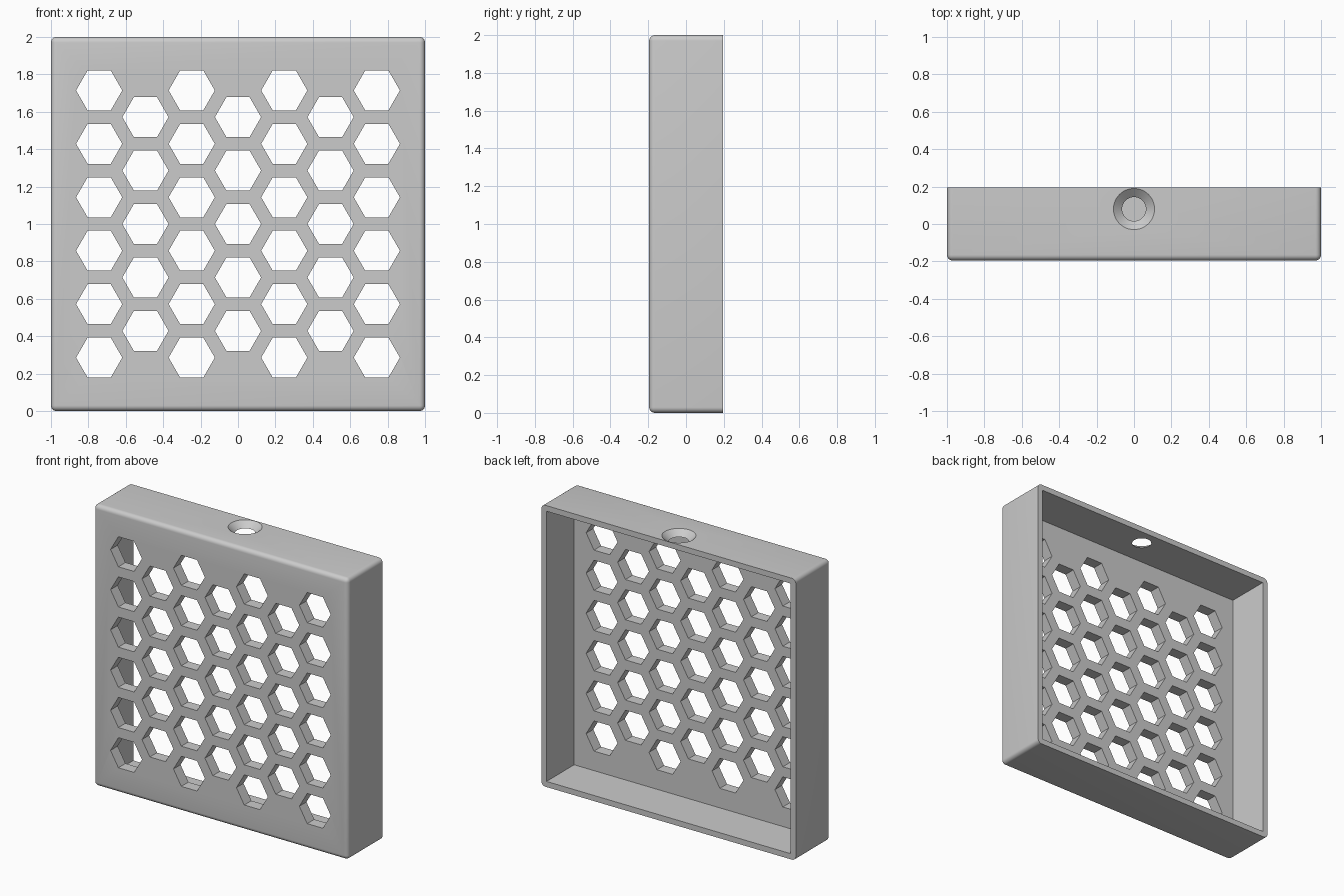
import bpy, bmesh, math
from mathutils import Matrix

cube = bpy.data.objects.get("Cube")
if cube:
    bpy.data.objects.remove(cube, do_unlink=True)

DEPTH = 0.39
BACK = DEPTH / 2
WALL = 0.04       # side wall thickness
PANEL = 0.08      # front panel thickness
ROUND = 0.03      # outer edge radius
PITCH = 0.2857    # hexagon spacing
HEX_R = 0.1235

grey = bpy.data.materials.new("grey")
grey.use_nodes = True
colour = (0.6, 0.6, 0.6, 1)
grey.diffuse_color = colour
grey.node_tree.nodes["Principled BSDF"].inputs["Base Color"].default_value = colour


def make_object(name, bm):
    bmesh.ops.recalc_face_normals(bm, faces=bm.faces)
    mesh = bpy.data.meshes.new(name)
    bm.to_mesh(mesh)
    bm.free()
    mesh.materials.append(grey)
    obj = bpy.data.objects.new(name, mesh)
    bpy.context.collection.objects.link(obj)
    return obj


def add_box(bm, size, centre):
    matrix = Matrix.Translation(centre) @ Matrix.Diagonal((*size, 1))
    bmesh.ops.create_cube(bm, size=1, matrix=matrix)


def cut(target, cutter):
    cutter.hide_render = True
    mod = target.modifiers.new(cutter.name, 'BOOLEAN')
    mod.operation = 'DIFFERENCE'
    mod.solver = 'EXACT'
    mod.object = cutter
    bpy.ops.object.select_all(action='DESELECT')
    bpy.context.view_layer.objects.active = target
    target.select_set(True)
    bpy.ops.object.modifier_apply(modifier=mod.name)
    bpy.data.objects.remove(cutter, do_unlink=True)


# Outer block, rounded everywhere except around the open back
bm = bmesh.new()
add_box(bm, (2, DEPTH, 2), (0, 0, 1))
edges = [e for e in bm.edges if not all(v.co.y > 0 for v in e.verts)]
bmesh.ops.bevel(bm, geom=edges, offset=ROUND, segments=6, profile=0.5,
                affect='EDGES', clamp_overlap=True)
cover = make_object("grille_cover", bm)

# Open cavity at the back
bm = bmesh.new()
inner = 2 - 2 * WALL
front = -BACK + PANEL
add_box(bm, (inner, 0.5, inner), (0, front + 0.25, 1))
cut(cover, make_object("cavity_cutter", bm))

# Honeycomb: alternating columns of six and five hexagons
bm = bmesh.new()
turn = Matrix.Rotation(math.pi / 2, 4, 'X')
for col in range(-3, 4):
    count = 6 if col % 2 else 5
    for row in range(count):
        x = col * PITCH * math.sqrt(3) / 2
        z = 1 + (row - (count - 1) / 2) * PITCH
        # the spun hexagon keeps a corner pointing along x
        ring = [bm.verts.new((x + HEX_R * math.cos(k * math.pi / 3), -BACK - 0.1,
                              z + HEX_R * math.sin(k * math.pi / 3))) for k in range(6)]
        face = bm.faces.new(ring)
        extruded = bmesh.ops.extrude_face_region(bm, geom=[face])["geom"]
        verts = [g for g in extruded if isinstance(g, bmesh.types.BMVert)]
        bmesh.ops.translate(bm, verts=verts, vec=(0, PANEL + 0.2, 0))
cut(cover, make_object("hexagon_cutter", bm))

# Countersunk screw hole in the top wall
bm = bmesh.new()
slope = (0.11 - 0.064) / WALL
bmesh.ops.create_cone(bm, cap_ends=True, segments=48,
                      radius1=0.064 - slope * 0.01, radius2=0.11 + slope * 0.01,
                      depth=WALL + 0.02,
                      matrix=Matrix.Translation((0, 0.08, 2 - WALL / 2)))
cut(cover, make_object("countersink_cutter", bm))

bpy.ops.object.select_all(action='DESELECT')
cover.select_set(True)
bpy.context.view_layer.objects.active = cover
bpy.ops.object.shade_smooth_by_angle(angle=math.radians(30))
